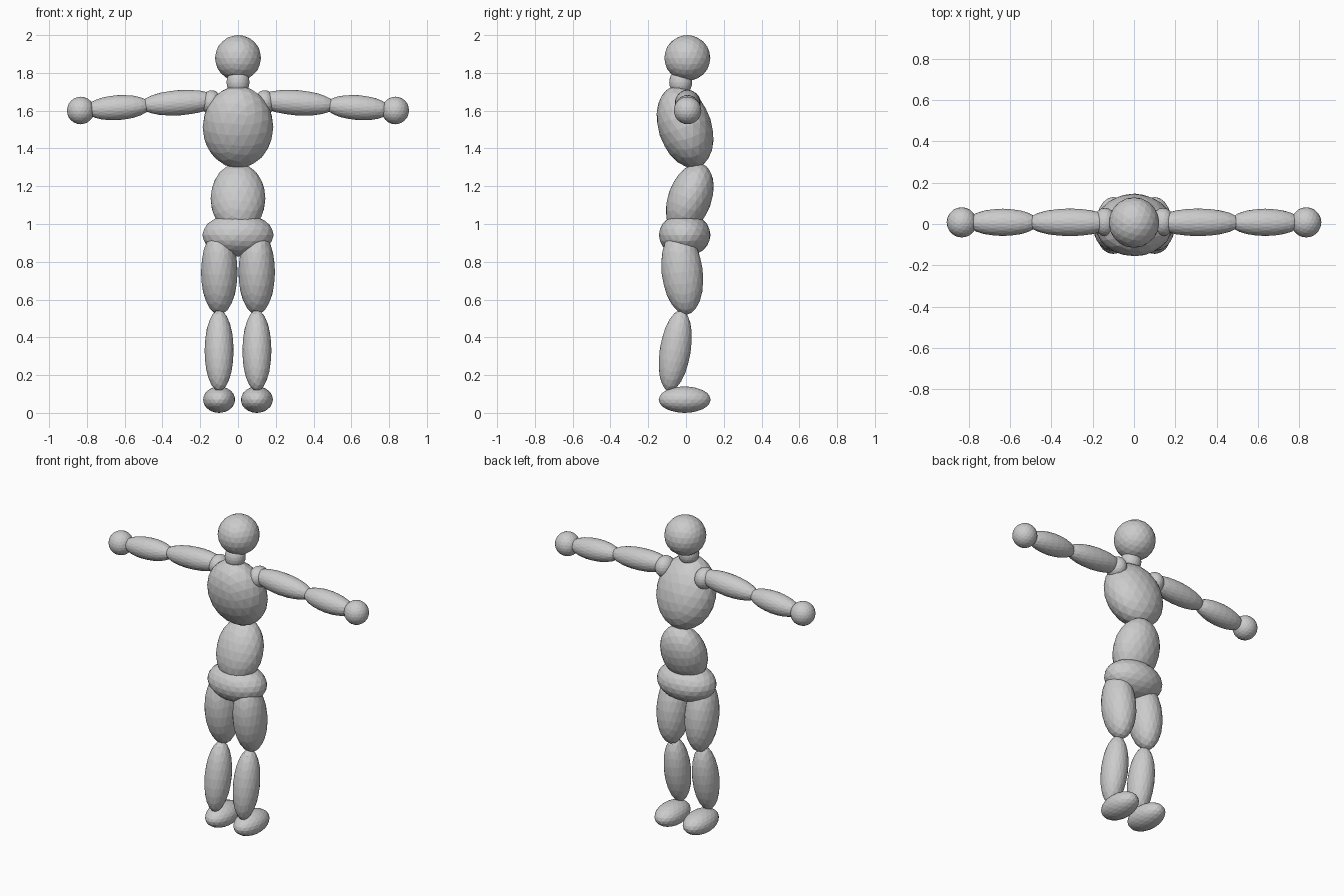
import bpy
from math import radians

if "Cube" in bpy.data.objects:
    bpy.data.objects.remove(bpy.data.objects["Cube"], do_unlink=True)

GREY = (0.6, 0.6, 0.6, 1.0)
mat = bpy.data.materials.new("plain grey")
mat.use_nodes = True
mat.diffuse_color = GREY
mat.node_tree.nodes["Principled BSDF"].inputs["Base Color"].default_value = GREY


def ellipsoid(name, centre, radii, pitch=0, roll=0):
    """Faceted ellipsoid; pitch tips its top to the front, roll to the left."""
    bpy.ops.mesh.primitive_ico_sphere_add(
        subdivisions=3, radius=1, location=centre,
        rotation=(radians(pitch), radians(roll), 0))
    ob = bpy.context.object
    ob.name = name
    ob.scale = radii
    ob.data.materials.append(mat)
    return ob


def pair(name, centre, radii, pitch=0, roll=0):
    """The same part on both sides of the body."""
    x, y, z = centre
    for side, s in (("left", 1), ("right", -1)):
        ellipsoid(f"{side}_{name}", (s * x, y, z), radii, pitch, s * roll)


# Head and trunk
ellipsoid("head", (0, 0.007, 1.879), (0.122, 0.122, 0.121))
ellipsoid("neck", (0, -0.028, 1.75), (0.061, 0.061, 0.07))
ellipsoid("chest", (0, -0.005, 1.513), (0.187, 0.141, 0.224), pitch=18)
ellipsoid("abdomen", (0, 0.02, 1.135), (0.145, 0.115, 0.195), pitch=-20)
ellipsoid("pelvis", (0, -0.007, 0.942), (0.189, 0.137, 0.115))

# Arms, stretched sideways
pair("shoulder", (0.14, 0.01, 1.642), (0.056, 0.068, 0.066))
pair("upper_arm", (0.31, 0.008, 1.642), (0.067, 0.067, 0.21), roll=94)
pair("forearm", (0.635, 0.008, 1.616), (0.066, 0.066, 0.175), roll=94)
pair("hand", (0.833, 0.008, 1.601), (0.073, 0.073, 0.073))

# Legs
pair("thigh", (0.099, -0.02, 0.745), (0.097, 0.109, 0.226), pitch=6.5)
pair("shin", (0.1, -0.057, 0.33), (0.077, 0.082, 0.217), pitch=-9)
pair("foot", (0.1, -0.007, 0.07), (0.085, 0.138, 0.07))
